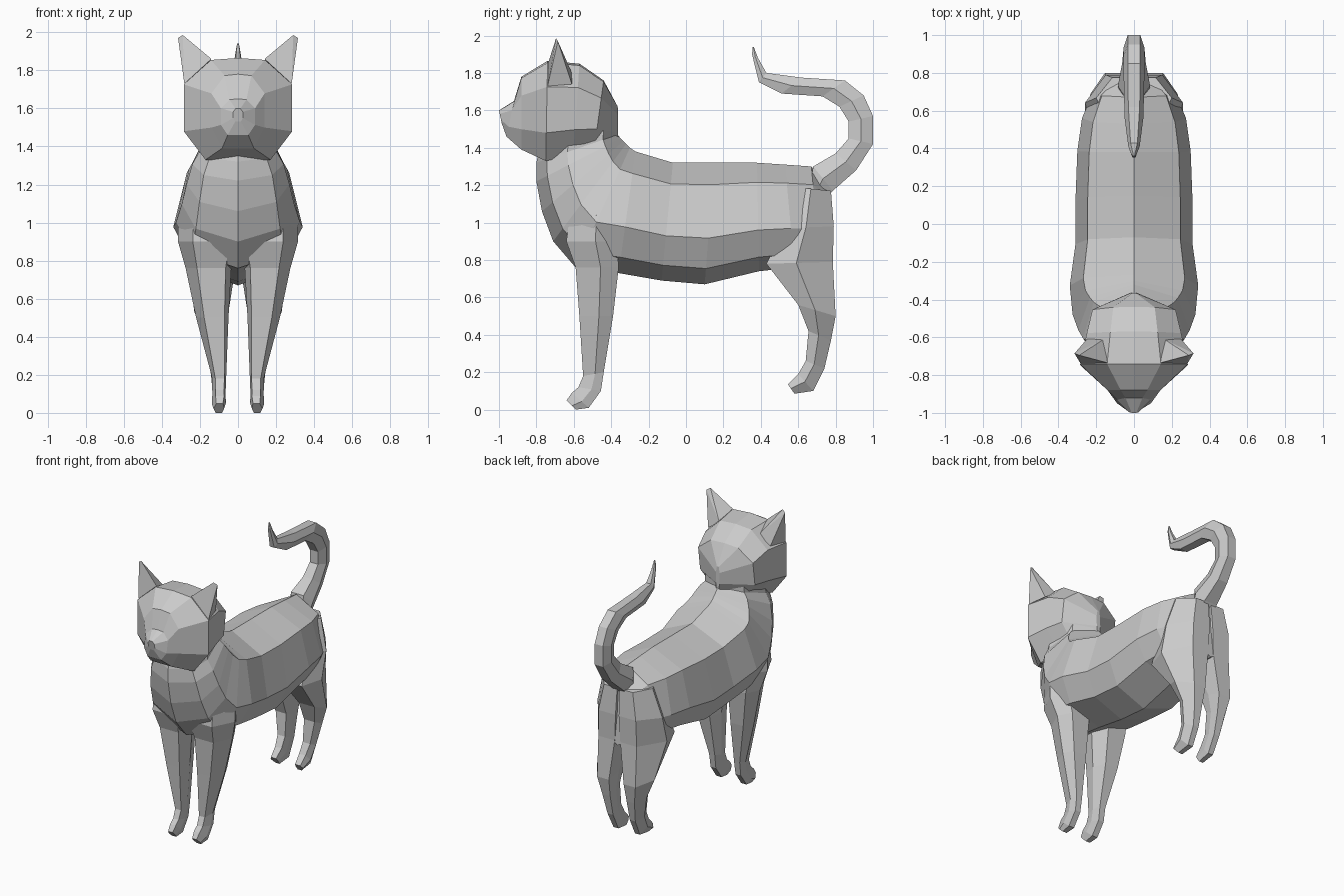
import bpy, bmesh


def finish(name, bm):
    bmesh.ops.recalc_face_normals(bm, faces=bm.faces)
    mesh = bpy.data.meshes.new(name)
    bm.to_mesh(mesh)
    bm.free()
    obj = bpy.data.objects.new(name, mesh)
    bpy.context.collection.objects.link(obj)
    return obj


def loft(name, rings, section, side=1):
    """Skin rings (y0, z0, y1, z1, x centre, half width) with a closed (u, t) section."""
    bm = bmesh.new()
    loops = [[bm.verts.new((side * (xc + u * w), y0 + (y1 - y0) * t, z0 + (z1 - z0) * t))
              for u, t in section] for y0, z0, y1, z1, xc, w in rings]
    n = len(section)
    for a, b in zip(loops, loops[1:]):
        for i in range(n):
            j = (i + 1) % n
            bm.faces.new((a[i], a[j], b[j], b[i]))
    bm.faces.new(loops[0])
    bm.faces.new(loops[-1])
    return finish(name, bm)


def symmetric(half):
    """Close a half section whose first and last points lie on the centre line."""
    return half + [(-u, t) for u, t in reversed(half[1:-1])]


BODY = symmetric([(0, 0), (.79, .18), (1, .62), (.75, .87), (0, 1)])
HEAD = symmetric([(0, 0), (.5, .02), (1, .26), (1, .72), (.6, 1), (0, 1)])
HEX = [(-.6, 0), (.6, 0), (1, .5), (.6, 1), (-.6, 1), (-1, .5)]
FRONT = [(-.75, 0), (.5, 0), (1, .58), (.6, 1), (-.6, 1), (-1, .5)]
HIND = [(-.8, 0), (.6, 0), (1, .45), (.15, 1), (-.9, 1), (-1, .5)]

# Torso from the tilted neck to the rump
loft("torso", [
    (-.365, 1.52, -.79, 1.37, 0, .195),
    (-.365, 1.47, -.80, 1.32, 0, .20),
    (-.35, 1.45, -.80, 1.22, 0, .24),
    (-.335, 1.435, -.77, 1.06, 0, .27),
    (-.32, 1.42, -.71, .90, 0, .295),
    (-.30, 1.40, -.59, .76, 0, .325),
    (-.27, 1.38, -.36, .73, 0, .34),
    (-.07, 1.32, -.13, .69, 0, .31),
    (.15, 1.32, .10, .67, 0, .31),
    (.38, 1.32, .39, .74, 0, .30),
    (.53, 1.31, .58, .76, 0, .275),
    (.67, 1.30, .72, .76, 0, .215),
    (.76, 1.21, .785, .76, 0, .13)], BODY)

# Head, from the ridge at the back of the skull to the nose
loft("head", [
    (-.365, 1.62, -.362, 1.45, 0, .015),
    (-.44, 1.76, -.49, 1.40, 0, .22),
    (-.57, 1.85, -.60, 1.36, 0, .25),
    (-.74, 1.865, -.75, 1.33, 0, .285),
    (-.88, 1.78, -.88, 1.39, 0, .14),
    (-.92, 1.65, -.96, 1.46, 0, .09),
    (-1.0, 1.60, -.985, 1.53, 0, .025)], HEAD)

# Curled tail
loft("tail", [
    (.67, 1.24, .74, 1.12, 0, .08),
    (.68, 1.30, .785, 1.17, 0, .085),
    (.80, 1.37, .91, 1.28, 0, .062),
    (.87, 1.45, 1.0, 1.42, 0, .055),
    (.87, 1.54, 1.0, 1.57, 0, .055),
    (.82, 1.62, .95, 1.68, 0, .055),
    (.73, 1.675, .85, 1.76, 0, .055),
    (.51, 1.69, .62, 1.775, 0, .05),
    (.39, 1.75, .43, 1.80, 0, .03),
    (.353, 1.90, .385, 1.88, 0, .014),
    (.357, 1.94, .362, 1.94, 0, .005)], HEX)

FRONT_LEG = [
    (-.62, 1.04, -.38, 1.04, .16, .155),
    (-.64, .90, -.37, .90, .16, .155),
    (-.59, .76, -.36, .76, .155, .12),
    (-.57, .50, -.39, .50, .135, .085),
    (-.55, .18, -.44, .20, .10, .038),
    (-.575, .12, -.455, .10, .10, .035),
    (-.61, .09, -.52, .01, .10, .036),
    (-.638, .05, -.59, .0, .10, .028)]
HIND_LEG = [
    (.58, 1.19, .775, 1.17, .10, .10),
    (.52, .97, .79, .98, .13, .13),
    (.43, .78, .785, .79, .135, .125),
    (.60, .56, .80, .50, .14, .09),
    (.655, .42, .775, .37, .12, .06),
    (.64, .26, .74, .22, .105, .042),
    (.60, .19, .68, .10, .10, .037),
    (.545, .135, .58, .085, .10, .03)]

for label, side in (("left", 1), ("right", -1)):
    loft("front_leg_" + label, FRONT_LEG, FRONT, side)
    loft("hind_leg_" + label, HIND_LEG, HIND, side)

    # Pointed ear: convex hull of a slanted base and a narrow tip
    ear = bmesh.new()
    for x, y, z in [(.14, -.735, 1.86), (.282, -.74, 1.73), (.25, -.61, 1.74), (.16, -.61, 1.80),
                    (.29, -.695, 1.985), (.315, -.685, 1.97)]:
        ear.verts.new((side * x, y, z))
    bmesh.ops.convex_hull(ear, input=ear.verts)
    finish("ear_" + label, ear)
